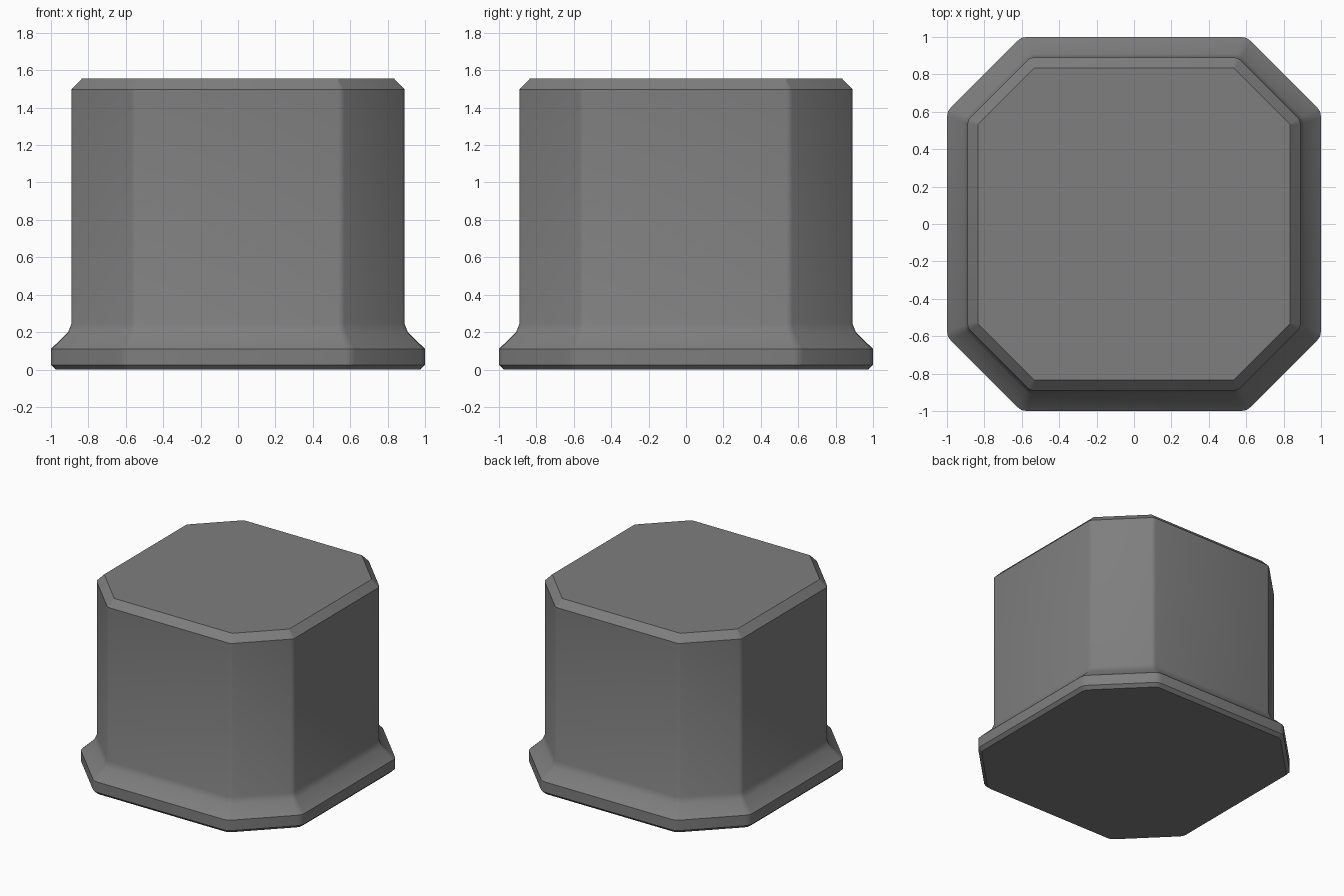
import bpy, bmesh, math
from mathutils import Vector

if "Cube" in bpy.data.objects:
    bpy.data.objects.remove(bpy.data.objects["Cube"])

# Profile rings: height, half width, corner offset, corner softening
RINGS = [
    (0.005, 0.975, 0.593, 0.025),
    (0.030, 1.000, 0.603, 0.030),
    (0.115, 1.000, 0.603, 0.030),
    (0.205, 0.908, 0.563, 0.020),
    (0.250, 0.890, 0.555, 0.018),
    (1.503, 0.890, 0.555, 0.018),
    (1.560, 0.835, 0.532, 0.003),
]


def ring_points(half, corner, soft):
    """Octagon with long sides on the axes and softened corners."""
    base = []
    for k in range(4):
        c, s = [(1, 0), (0, 1), (-1, 0), (0, -1)][k]
        for x, y in ((half, -corner), (half, corner)):
            base.append(Vector((x * c - y * s, x * s + y * c)))
    pts = []
    for i, p in enumerate(base):
        a = p + (base[i - 1] - p).normalized() * soft
        b = p + (base[(i + 1) % 8] - p).normalized() * soft
        pts += [a, (a + b) / 4 + p / 2, b]
    return pts


# Single solid: flanged foot, straight body, chamfered top
bm = bmesh.new()
loops = [[bm.verts.new((p.x, p.y, z)) for p in ring_points(h, c, s)]
         for z, h, c, s in RINGS]
for low, high in zip(loops, loops[1:]):
    n = len(low)
    for i in range(n):
        j = (i + 1) % n
        bm.faces.new((low[i], low[j], high[j], high[i]))
bm.faces.new(loops[0][::-1])
bm.faces.new(loops[-1])
bmesh.ops.translate(bm, verts=bm.verts, vec=(0, 0, -RINGS[0][0]))

mesh = bpy.data.meshes.new("flanged_block")
bm.to_mesh(mesh)
bm.free()
block = bpy.data.objects.new("flanged_block", mesh)
bpy.context.collection.objects.link(block)

grey = bpy.data.materials.new("mid_grey")
grey.diffuse_color = (0.21, 0.21, 0.21, 1)
grey.use_nodes = True
grey.node_tree.nodes["Principled BSDF"].inputs["Base Color"].default_value = grey.diffuse_color
mesh.materials.append(grey)

# Soft corners and cove, crisp chamfers
bpy.context.view_layer.objects.active = block
block.select_set(True)
bpy.ops.object.shade_smooth_by_angle(angle=math.radians(30))
